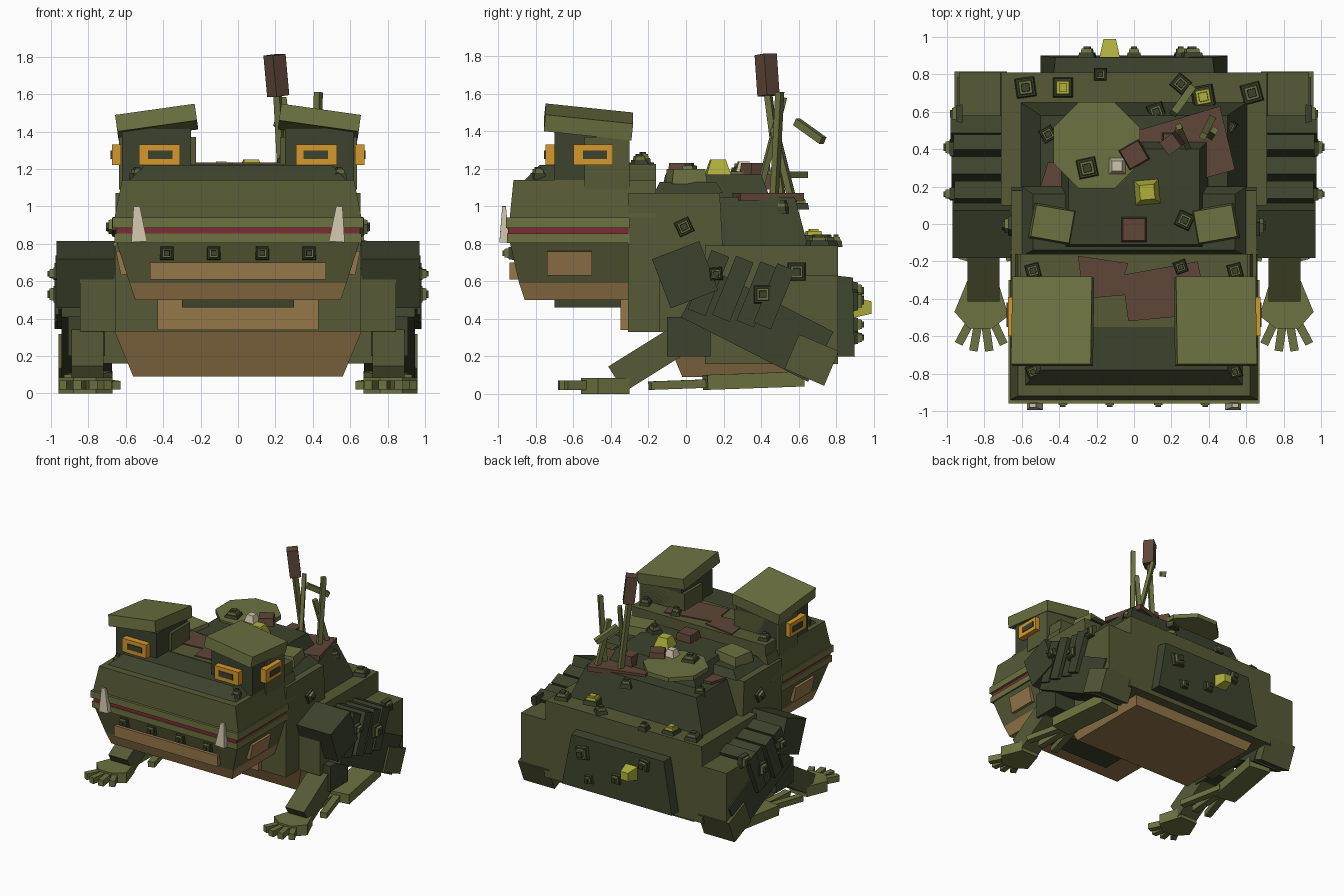
import bpy
import bmesh
from math import radians, cos, sin, pi
from mathutils import Matrix, Vector, Euler

old = bpy.data.objects.get("Cube")
if old:
    bpy.data.objects.remove(old, do_unlink=True)


def material(name, code):
    rgb = [int(code[i:i + 2], 16) / 255 for i in (0, 2, 4)]
    lin = [c / 12.92 if c < 0.04 else ((c + 0.055) / 1.055) ** 2.4 for c in rgb]
    mat = bpy.data.materials.new(name)
    mat.use_nodes = True
    mat.diffuse_color = (*lin, 1)
    mat.node_tree.nodes["Principled BSDF"].inputs["Base Color"].default_value = (*lin, 1)
    return mat


olive = material("olive", "575A36")
dark = material("dark olive", "3D432D")
light = material("light olive", "6D7241")
tan = material("tan", "95774A")
brown = material("brown", "5F4638")
orange = material("orange", "D6982C")
red = material("red", "7C2B36")
yellow = material("yellow", "B0B03C")
bone = material("bone", "CFC5AC")


def finish(name, mat, bottom, top, matrix=None):
    """Solid between two matching rings of points."""
    bm = bmesh.new()
    lower = [bm.verts.new(p) for p in bottom]
    upper = [bm.verts.new(p) for p in top]
    n = len(lower)
    bm.faces.new(lower[::-1])
    bm.faces.new(upper)
    for i in range(n):
        j = (i + 1) % n
        bm.faces.new((lower[i], lower[j], upper[j], upper[i]))
    bmesh.ops.recalc_face_normals(bm, faces=bm.faces)
    mesh = bpy.data.meshes.new(name)
    bm.to_mesh(mesh)
    bm.free()
    mesh.materials.append(mat)
    obj = bpy.data.objects.new(name, mesh)
    bpy.context.collection.objects.link(obj)
    if matrix:
        obj.matrix_world = matrix
    return obj


def ring(hx, y0, y1, z):
    return [(-hx, y0, z), (hx, y0, z), (hx, y1, z), (-hx, y1, z)]


def hull(name, mat, z0, z1, low, high=None):
    """Centred body section: (half width, front, back) at each height."""
    finish(name, mat, ring(*low, z0), ring(*(high or low), z1))


def block(name, mat, at, size, rot=(0, 0, 0), top=1.0):
    """Turned box with its top scaled."""
    x, y, z = (s / 2 for s in size)
    turn = Euler([radians(a) for a in rot]).to_matrix().to_4x4()
    finish(name, mat, ring(x, -y, y, -z), ring(x * top, -y * top, y * top, z),
           Matrix.Translation(at) @ turn)


def pair(name, mat, at, size, rot=(0, 0, 0), top=1.0):
    for side, s in (("left", 1), ("right", -1)):
        block(side + "_" + name, mat, (at[0] * s, at[1], at[2]), size,
              (rot[0], rot[1] * s, rot[2] * s), top)


def plate(name, mat, points, z0, z1, s=1):
    finish(name, mat, [(x * s, y, z0) for x, y in points], [(x * s, y, z1) for x, y in points])


def rod(name, mat, a, b, width):
    a, b = Vector(a), Vector(b)
    turn = (b - a).to_track_quat("Z", "Y").to_matrix().to_4x4()
    w, h = width / 2, (b - a).length / 2
    finish(name, mat, ring(w, -w, w, -h), ring(w, -w, w, h),
           Matrix.Translation((a + b) / 2) @ turn)


FACING = {"up": (0, 0, 0), "front": (90, 0, 0), "back": (-90, 0, 0),
          "left": (0, 90, 0), "right": (0, -90, 0)}


def stud(name, at, size, facing="up", spin=0, rim=dark, cap=light):
    """Stepped wart: wide rim, raised cap and a small centre."""
    base = Euler([radians(a) for a in FACING[facing]]).to_matrix()
    rot = [a * 180 / pi for a in (base @ Matrix.Rotation(radians(spin), 3, "Z")).to_euler()]
    core = rim if cap is light else cap
    for part, mat, scale, out in (("rim", rim, 1, 0), ("cap", cap, 0.72, 0.02), ("centre", core, 0.45, 0.032)):
        spot = Vector(at) + base @ Vector((0, 0, out))
        block(name + "_" + part, mat, spot, (size * scale, size * scale, 0.035), rot, 0.85)


# Torso
hull("belly", tan, 0.09, 0.33, (0.56, -0.02, 0.7), (0.66, -0.12, 0.8))
hull("rear_body", olive, 0.16, 0.79, (0.72, 0.1, 0.81), (0.71, 0.1, 0.81))
hull("front_body", olive, 0.33, 1.07, (0.655, -0.31, 0.22), (0.655, -0.31, 0.18))
hull("throat_panel", tan, 0.34, 0.56, (0.43, -0.35, -0.3))
hull("back_shell", dark, 0.79, 1.05, (0.605, 0.15, 0.65), (0.5, 0.15, 0.58))
hull("shoulder_cap", dark, 1.07, 1.13, (0.6, -0.17, 0.2), (0.54, -0.14, 0.16))
hull("back_ridge", dark, 1.04, 1.17, (0.4, -0.14, 0.45), (0.35, -0.11, 0.4))
finish("rear_plate", dark, [(-0.5, 0.8, 0.2), (0.5, 0.8, 0.2), (0.43, 0.8, 0.63), (-0.43, 0.8, 0.63)],
       [(-0.5, 0.9, 0.2), (0.5, 0.9, 0.2), (0.42, 0.89, 0.62), (-0.42, 0.89, 0.62)])

# Head and mouth
hull("chin", tan, 0.5, 0.59, (0.55, -0.86, -0.3), (0.58, -0.89, -0.3))
hull("lower_jaw", olive, 0.59, 0.81, (0.58, -0.89, -0.3), (0.65, -0.94, -0.3))
hull("jaw_underside", dark, 0.46, 0.52, (0.3, -0.7, -0.3))
hull("chin_lip", tan, 0.61, 0.7, (0.47, -0.94, -0.8))
hull("lower_lip", light, 0.805, 0.855, (0.66, -0.955, -0.3))
hull("mouth_line", red, 0.85, 0.89, (0.65, -0.95, -0.3))
hull("upper_lip", light, 0.885, 0.94, (0.67, -0.96, -0.3))
hull("upper_head", olive, 0.94, 1.14, (0.66, -0.94, -0.16), (0.62, -0.92, -0.16))
hull("head_cap", dark, 1.14, 1.22, (0.58, -0.86, -0.16), (0.5, -0.78, -0.18))
hull("head_top", olive, 1.1, 1.225, (0.61, -0.55, -0.16))
plate("head_patch", brown, [(-0.3, -0.17), (-0.03, -0.21), (-0.05, -0.27), (0.34, -0.2),
                            (0.4, -0.48), (-0.03, -0.52), (-0.05, -0.38), (-0.27, -0.4)], 1.225, 1.234)
pair("cheek_patch", tan, (0.615, -0.62, 0.7), (0.05, 0.24, 0.13), (0, 12, 0))
pair("tusk", bone, (0.535, -0.97, 0.905), (0.085, 0.05, 0.19), (0, 4, 0), 0.4)
for x in (-0.38, -0.13, 0.13, 0.38):
    stud("jaw_wart", (x, -0.93, 0.75), 0.075, "front")

# Eyes and brows
pair("eye_socket", dark, (0.435, -0.5, 1.26), (0.37, 0.4, 0.32))
pair("eye_back", olive, (0.43, -0.42, 1.23), (0.41, 0.24, 0.28))
pair("front_eye", orange, (0.42, -0.725, 1.275), (0.22, 0.05, 0.11))
pair("front_pupil", dark, (0.415, -0.752, 1.275), (0.13, 0.008, 0.045))
pair("side_eye", orange, (0.65, -0.495, 1.275), (0.05, 0.21, 0.11))
pair("side_pupil", dark, (0.677, -0.485, 1.275), (0.008, 0.13, 0.045))
pair("brow", light, (0.435, -0.52, 1.45), (0.43, 0.47, 0.09), (-6, 8, 0))

# Front legs
pair("shoulder", dark, (0.815, -0.005, 0.635), (0.31, 0.27, 0.28), (21, 0, 0))
pair("upper_arm", olive, (0.75, -0.02, 0.5), (0.19, 0.24, 0.34))
pair("elbow", dark, (0.81, 0.015, 0.305), (0.2, 0.23, 0.21))
pair("forearm", olive, (0.805, -0.16, 0.21), (0.17, 0.5, 0.16), (32, 0, 0))
for side, s in (("left", 1), ("right", -1)):
    plate(side + "_palm", light, [(0.73, -0.3), (0.89, -0.3), (0.96, -0.47), (0.88, -0.56),
                                  (0.76, -0.56), (0.67, -0.49)], 0, 0.085, s)
for x, y, angle in ((0.73, -0.57, -25), (0.785, -0.6, -8), (0.845, -0.6, 10), (0.9, -0.57, 28)):
    pair("finger", light, (x, y, 0.045), (0.045, 0.16, 0.05), (0, 0, angle))

# Hind legs with overlapping plates
pair("haunch", olive, (0.82, 0.64, 0.43), (0.23, 0.34, 0.4))
pair("thigh", dark, (0.81, 0.38, 0.37), (0.27, 0.76, 0.3), (-27, 0, 0))
pair("heel", olive, (0.82, 0.67, 0.18), (0.28, 0.23, 0.2), (-23, 0, 0))
for y, z, width in ((0.12, 0.59, 0.3), (0.25, 0.56, 0.33), (0.38, 0.53, 0.31), (0.47, 0.52, 0.34)):
    pair("thigh_plate", dark, (0.81, y, z), (width, 0.1, 0.34), (-22, 0, 0))
pair("hind_foot", light, (0.8, 0.36, 0.07), (0.19, 0.52, 0.08), (2, 0, 8))
for x, angle in ((0.7, -14), (0.78, 2), (0.86, 16)):
    pair("hind_toe", light, (x, -0.01, 0.05), (0.055, 0.38, 0.045), (2, 0, angle))

# Floating leaf pad, moss patches and lumps on the back
octagon = [(-0.2 + 0.25 * cos((i + 0.5) * pi / 4), 0.42 + 0.25 * sin((i + 0.5) * pi / 4)) for i in range(8)]
plate("leaf_pad", light, octagon, 1.15, 1.185)
plate("back_moss", brown, [(0.02, 0.5), (0.46, 0.63), (0.54, 0.29), (0.36, 0.24), (0.05, 0.33)], 1.03, 1.07)
plate("side_moss", brown, [(-0.5, 0.2), (-0.38, 0.2), (-0.38, 0.33), (-0.46, 0.33)], 1.04, 1.07)
pair("shoulder_pad", light, (0.435, 0, 1.16), (0.23, 0.19, 0.08), (0, 0, 10), 0.9)
for x, y, z, size, spin in ((0, 0.37, 1.19, 0.13, 30), (0.2, 0.44, 1.13, 0.1, 0), (0, -0.03, 1.19, 0.14, 0)):
    block("moss_lump", brown, (x, y, z), (size, size, 0.08), (0, 0, spin), 0.85)
block("pale_bud", bone, (-0.09, 0.31, 1.21), (0.09, 0.09, 0.06), top=0.6)
block("large_bud", yellow, (0.07, 0.17, 1.21), (0.13, 0.13, 0.08), (0, 0, 5), 0.6)
stud("rear_bud_a", (-0.38, 0.73, 0.8), 0.11, cap=yellow)
stud("rear_bud_b", (0.37, 0.68, 0.83), 0.12, spin=10, cap=yellow)

# Warts
for x, y, z, size, spin in ((-0.58, 0.73, 0.8, 0.11, 8), (0.63, 0.7, 0.8, 0.11, 15), (-0.18, 0.8, 0.8, 0.07, 0),
                            (0.25, 0.75, 0.8, 0.09, 50), (0.12, 0.6, 1.0, 0.09, 20), (0.51, 0.52, 0.98, 0.07, 60),
                            (-0.25, 0.3, 1.19, 0.11, 12), (0.27, 0.02, 1.18, 0.09, 65), (-0.46, 0.48, 1.05, 0.08, 30)):
    stud("back_wart", (x, y, z), size, spin=spin)
for x in (-0.54, 0.54):
    stud("brow_wart", (x, -0.25, 1.23), 0.08, spin=15)
    stud("snout_wart", (x, -0.79, 1.16), 0.07, spin=20)
stud("crown_wart", (0.25, -0.23, 1.24), 0.07, spin=20)
for side, s in (("left", 1), ("right", -1)):
    for x, y, z, size, spin in ((0.655, -0.01, 0.89, 0.09, 25), (0.97, 0.16, 0.64, 0.07, 5),
                                (0.97, 0.41, 0.53, 0.1, 0), (0.935, 0.59, 0.65, 0.1, 0)):
        stud(side + "_side_wart", (x * s, y, z), size, side, spin)
for x, z, size in ((-0.25, 0.55, 0.09), (0.31, 0.5, 0.11), (0, 0.37, 0.08), (0.25, 0.3, 0.07)):
    stud("tail_wart", (x, 0.9, z), size, "back", x * 30)
block("tail_bud", yellow, (-0.13, 0.94, 0.46), (0.11, 0.11, 0.1), FACING["back"], 0.6)

# Reeds
rod("cattail_stem", light, (0.24, 0.51, 1.04), (0.21, 0.435, 1.62), 0.035)
rod("cattail_head", brown, (0.215, 0.44, 1.59), (0.195, 0.425, 1.81), 0.085)
rod("tall_reed", light, (0.41, 0.47, 1.04), (0.43, 0.5, 1.61), 0.035)
rod("leaning_reed", light, (0.3, 0.38, 1.04), (0.24, 0.52, 1.58), 0.03)
rod("short_reed", light, (0.42, 0.57, 1.02), (0.37, 0.47, 1.42), 0.035)
rod("bent_reed", light, (0.21, 0.59, 1.45), (0.31, 0.73, 1.35), 0.04)
